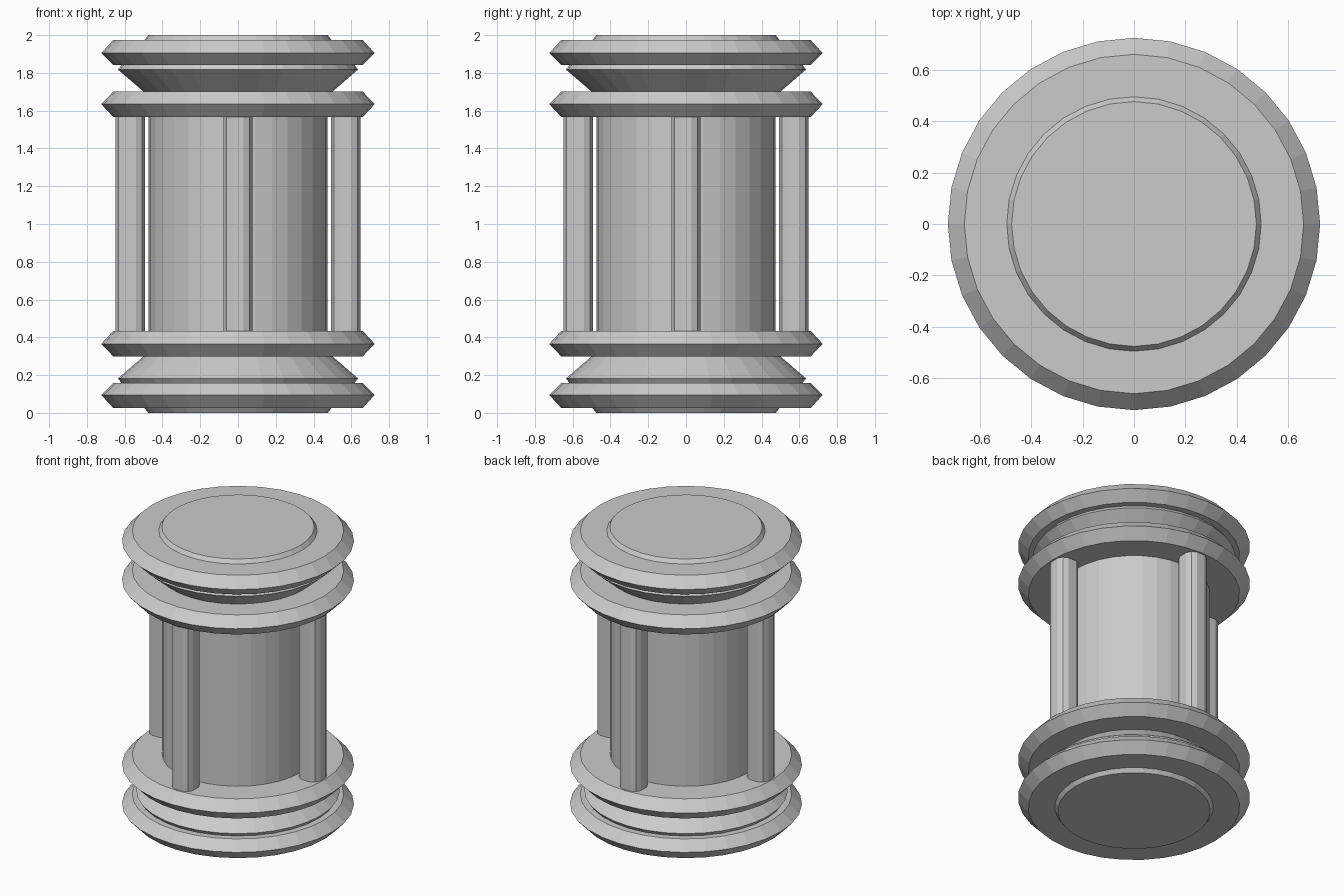
import bpy, bmesh
from math import cos, sin, pi

SIDES = 32

if "Cube" in bpy.data.objects:
    bpy.data.objects.remove(bpy.data.objects["Cube"], do_unlink=True)

grey = bpy.data.materials.new("plain grey")
grey.use_nodes = True
colour = (0.6, 0.6, 0.6, 1)
grey.diffuse_color = colour
grey.node_tree.nodes["Principled BSDF"].inputs["Base Color"].default_value = colour


def stack(name, rings):
    """Join matching rings of points, bottom to top, into a closed solid."""
    bm = bmesh.new()
    loops = [[bm.verts.new(p) for p in ring] for ring in rings]
    n = len(loops[0])
    for low, high in zip(loops, loops[1:]):
        for i in range(n):
            j = (i + 1) % n
            bm.faces.new((low[i], low[j], high[j], high[i]))
    bm.faces.new(loops[0][::-1])
    bm.faces.new(loops[-1])
    bmesh.ops.recalc_face_normals(bm, faces=bm.faces)
    mesh = bpy.data.meshes.new(name)
    bm.to_mesh(mesh)
    bm.free()
    mesh.materials.append(grey)
    obj = bpy.data.objects.new(name, mesh)
    bpy.context.collection.objects.link(obj)


def lathe(name, profile):
    """Turn (radius, height) pairs around the z axis."""
    stack(name, [[(r * cos(2 * pi * i / SIDES), r * sin(2 * pi * i / SIDES), z)
                  for i in range(SIDES)] for r, z in profile])


def mirrored_pair(name, profile):
    """The same turned part at both ends of the body."""
    lathe("lower_" + name, profile)
    lathe("upper_" + name, [(r, 2 - z) for r, z in reversed(profile)])


# End caps, flanges and tapered collars
mirrored_pair("end_cap", [(0.476, 0), (0.495, 0.026), (0.495, 0.06)])
mirrored_pair("outer_flange", [(0.66, 0.026), (0.724, 0.095), (0.66, 0.158)])
mirrored_pair("collar", [(0.617, 0.158), (0.635, 0.183), (0.5, 0.299)])
mirrored_pair("inner_flange", [(0.66, 0.299), (0.724, 0.365), (0.66, 0.434)])

# Central drum
lathe("drum", [(0.474, 0.434), (0.474, 1.566)])

# Four posts with rounded square sections
quarter = [(0.078, 0.03), (0.062, 0.062), (0.03, 0.078)]
section = []
for turn in range(4):
    c, s = round(cos(turn * pi / 2)), round(sin(turn * pi / 2))
    section += [(x * c - y * s, x * s + y * c) for x, y in quarter]
for side, cx, cy in (("front", 0, -1), ("back", 0, 1), ("left", 1, 0), ("right", -1, 0)):
    stack(side + "_post", [[(x + 0.57 * cx, y + 0.57 * cy, z) for x, y in section]
                           for z in (0.434, 1.566)])
